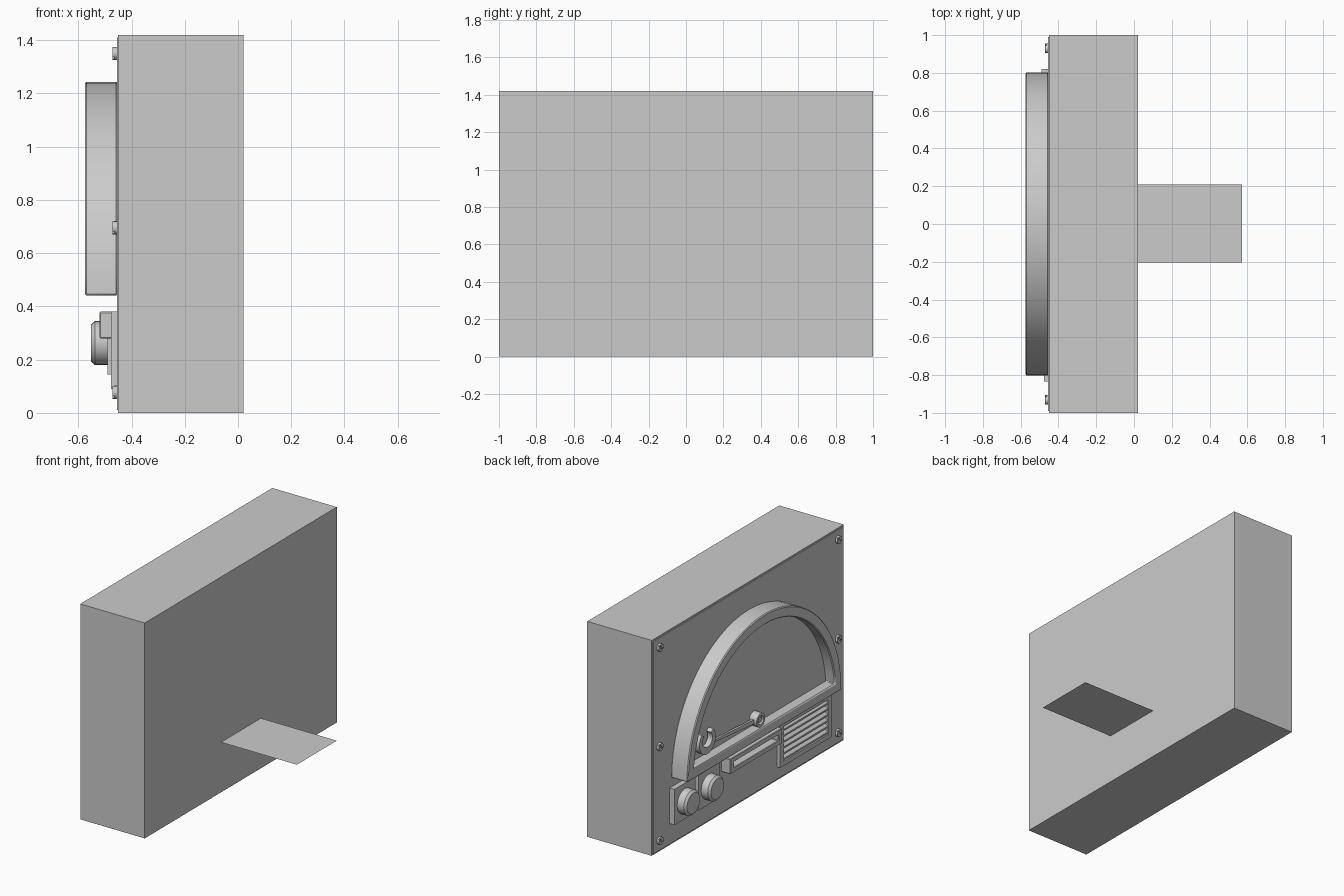
import bpy, bmesh
from math import sin, cos, pi, asin, radians

if "Cube" in bpy.data.objects:
    bpy.data.objects.remove(bpy.data.objects["Cube"])

FACE = -0.455          # plane of the instrument panel, which looks towards -x


def finish(name, bm, smooth=False, bevel=0):
    bmesh.ops.recalc_face_normals(bm, faces=bm.faces)
    me = bpy.data.meshes.new(name)
    bm.to_mesh(me)
    bm.free()
    ob = bpy.data.objects.new(name, me)
    bpy.context.collection.objects.link(ob)
    if bevel:
        m = ob.modifiers.new("bevel", 'BEVEL')
        m.width, m.segments, m.limit_method = bevel, 1, 'ANGLE'
        m.angle_limit = radians(40)
    if smooth:
        bpy.ops.object.select_all(action='DESELECT')
        ob.select_set(True)
        bpy.context.view_layer.objects.active = ob
        bpy.ops.object.shade_smooth_by_angle(angle=radians(30))
    return ob


def prism(name, pts, d0, d1, smooth=False, bevel=0):
    """Extrude a (y, z) outline between two distances in front of the panel."""
    bm = bmesh.new()
    a, b = [[bm.verts.new((FACE - d, y, z)) for y, z in pts] for d in (d0, d1)]
    bm.faces.new(a)
    bm.faces.new(b)
    for i in range(len(pts)):
        j = (i + 1) % len(pts)
        bm.faces.new((a[i], a[j], b[j], b[i]))
    return finish(name, bm, smooth, bevel)


def frame(name, outer, inner, d0, d1, smooth=False, bevel=0):
    """Ring between two (y, z) outlines with equal point counts."""
    bm = bmesh.new()
    loops = [[bm.verts.new((FACE - d, y, z)) for y, z in pts]
             for pts, d in ((outer, d0), (outer, d1), (inner, d1), (inner, d0))]
    n = len(outer)
    for k in range(4):
        p, q = loops[k], loops[(k + 1) % 4]
        for i in range(n):
            j = (i + 1) % n
            bm.faces.new((p[i], p[j], q[j], q[i]))
    return finish(name, bm, smooth, bevel)


def rect(y0, y1, z0, z1):
    return [(y0, z0), (y1, z0), (y1, z1), (y0, z1)]


def arc(cy, cz, r, a0, a1, n):
    return [(cy + r * cos(a0 + (a1 - a0) * i / n), cz + r * sin(a0 + (a1 - a0) * i / n))
            for i in range(n + 1)]


def circle(cy, cz, r, n=24):
    return arc(cy, cz, r, 0, 2 * pi, n)[:-1]


# Case and thin front panel
prism("case", rect(-1, 1, 0, 1.42), -0.475, -0.005)
prism("front_panel", rect(-0.99, 0.99, 0.01, 1.41), -0.01, 0)

# Half-round gauge frame with its dial
low = asin(0.065 / 0.735)
inner = arc(0, 0.44, 0.735, low, pi - low, 32)
frame("gauge_frame", arc(0, 0.44, 0.803, 0, pi, 32), inner, -0.003, 0.12, True, 0.006)
prism("gauge_dial", arc(0, 0.44, 0.75, low, pi - low, 32), -0.003, 0.052)

# Needle with hub and crescent tip
prism("needle", [(0, 0.53), (0.49, 0.572), (0.49, 0.588), (0, 0.56)], 0.07, 0.085)
frame("needle_hub", circle(0.02, 0.55, 0.045), circle(0.02, 0.55, 0.028), 0.05, 0.105, True)
prism("hub_pin", circle(0.02, 0.55, 0.018, 16), 0.05, 0.1, True)
a0, a1 = radians(135), radians(405)
prism("needle_crescent", arc(0.56, 0.615, 0.085, a0, a1, 20) +
      arc(0.56, 0.625, 0.05, a1, a0, 20), 0.06, 0.095, True)

# Knobs on square plates
for i, y in enumerate((0.71, 0.46)):
    prism(f"knob_plate_{i}", rect(y - 0.11, y + 0.11, 0.145, 0.38), -0.003, 0.035)
    prism(f"knob_base_{i}", circle(y, 0.2625, 0.082, 32), 0.03, 0.08, True)
    prism(f"knob_{i}", circle(y, 0.2625, 0.082, 32), 0.06, 0.097, True, 0.014)

# Paper slot and the sheet behind the case
frame("paper_slot", rect(-0.26, 0.28, 0.28, 0.38), rect(-0.22, 0.24, 0.312, 0.348),
      -0.003, 0.065, False, 0.004)
bm = bmesh.new()
bm.faces.new([bm.verts.new(p) for p in ((0.0, -0.205, 0.33), (0.573, -0.205, 0.33),
                                        (0.573, 0.21, 0.33), (0.0, 0.21, 0.33))])
finish("paper_sheet", bm)

# Speaker grille with slanted slats
frame("grille_frame", rect(-0.835, -0.3, 0.09, 0.38), rect(-0.8, -0.335, 0.12, 0.35), -0.003, 0.022)
for i in range(6):
    z = 0.139 + i * 0.0385
    bm = bmesh.new()
    ends = [[bm.verts.new((FACE - d, y, z + h)) for d, h in
             ((-0.002, 0.012), (0.018, -0.004), (0.018, -0.014), (-0.002, -0.002))]
            for y in (-0.805, -0.33)]
    bm.faces.new(ends[0])
    bm.faces.new(ends[1])
    for k in range(4):
        j = (k + 1) % 4
        bm.faces.new((ends[0][k], ends[0][j], ends[1][j], ends[1][k]))
    finish(f"grille_slat_{i}", bm)

# Slotted screws down both edges
for y in (-0.93, 0.93):
    for z in (0.077, 0.695, 1.35):
        tag = f"{'left' if y > 0 else 'right'}_{int(z * 100)}"
        prism(f"screw_base_{tag}", circle(y, z, 0.025, 16), -0.003, 0.009, True)
        for k in (0, 1):
            s = radians(45) + k * pi
            prism(f"screw_head_{tag}_{k}",
                  arc(y, z, 0.025, s + 0.2, s + pi - 0.2, 8), 0.008, 0.016, True)
